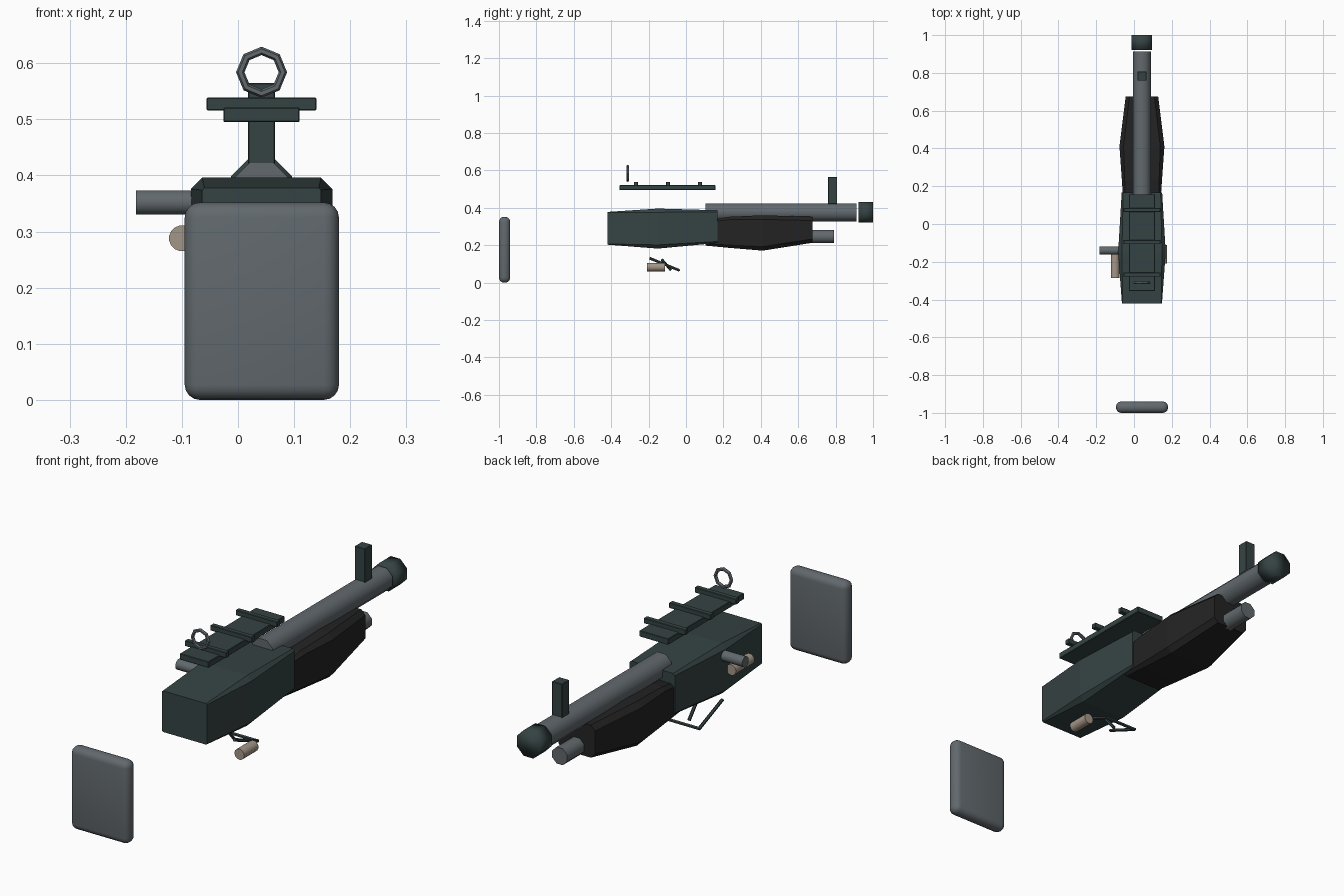
import bpy, bmesh, math
from mathutils import Vector

if "Cube" in bpy.data.objects:
    bpy.data.objects.remove(bpy.data.objects["Cube"])

CX = 0.042  # centre line of the body


def material(name, rgb):
    m = bpy.data.materials.new(name)
    m.diffuse_color = (*rgb, 1)
    m.use_nodes = True
    m.node_tree.nodes["Principled BSDF"].inputs["Base Color"].default_value = m.diffuse_color
    return m


STEEL = material("grey steel", (0.12, 0.14, 0.152))
GREEN = material("dark green metal", (0.036, 0.056, 0.056))
BLACK = material("black grip", (0.017, 0.017, 0.017))
TAN = material("tan pin", (0.37, 0.305, 0.245))


def finish(name, bm, mat, smooth=False):
    bmesh.ops.recalc_face_normals(bm, faces=bm.faces)
    for f in bm.faces:
        f.smooth = smooth
    me = bpy.data.meshes.new(name)
    bm.to_mesh(me)
    bm.free()
    me.materials.append(mat)
    ob = bpy.data.objects.new(name, me)
    bpy.context.collection.objects.link(ob)
    return ob


def box(name, lo, hi, mat, bevel=0, segs=1):
    lo, hi = Vector(lo), Vector(hi)
    bm = bmesh.new()
    bmesh.ops.create_cube(bm, size=1)
    for v in bm.verts:
        v.co = (lo + hi) / 2 + v.co * (hi - lo)
    if bevel:
        bmesh.ops.bevel(bm, geom=bm.edges[:], offset=bevel, segments=segs,
                        profile=0.5, affect='EDGES')
    return finish(name, bm, mat, segs > 1)


def tube(name, a, b, radius, mat, sides=8, smooth=True, turn=0.5):
    """Capped prism from a to b."""
    a, b = Vector(a), Vector(b)
    d = (b - a).normalized()
    side = d.cross(Vector((0, 0, 1))).normalized()
    up = side.cross(d)
    bm = bmesh.new()
    rings = []
    for p in (a, b):
        ring = []
        for i in range(sides):
            t = math.tau * (i + turn) / sides
            ring.append(bm.verts.new(p + radius * (side * math.cos(t) + up * math.sin(t))))
        rings.append(ring)
    for i in range(sides):
        j = (i + 1) % sides
        bm.faces.new((rings[0][i], rings[0][j], rings[1][j], rings[1][i]))
    for r in rings:
        bm.faces.new(r)
    ob = finish(name, bm, mat, smooth)
    for p in ob.data.polygons:
        if len(p.vertices) == sides and sides != 4:
            p.use_smooth = False
    return ob


def loft(name, stations, mat):
    """Chamfered box sections: y, half width, bottom, top, chamfer."""
    bm = bmesh.new()
    rings = []
    for y, w, z0, z1, c in stations:
        pts = [(w, z0 + c), (w, z1 - c), (w - c, z1), (c - w, z1),
               (-w, z1 - c), (-w, z0 + c), (c - w, z0), (w - c, z0)]
        rings.append([bm.verts.new((CX + x, y, z)) for x, z in pts])
    for r, s in zip(rings, rings[1:]):
        for i in range(8):
            j = (i + 1) % 8
            bm.faces.new((r[i], r[j], s[j], s[i]))
    bm.faces.new(rings[0])
    bm.faces.new(rings[-1])
    return finish(name, bm, mat)


# Shoulder pad
pad = box("shoulder_pad", (-0.095, -1.0, 0), (0.18, -0.94, 0.352), STEEL, 0.027, 4)

# Body and fore grip
loft("receiver", [(-0.42, 0.106, 0.203, 0.378, 0.004),
                  (-0.15, 0.126, 0.182, 0.396, 0.02),
                  (0.168, 0.107, 0.212, 0.387, 0.008)], GREEN)
loft("fore_grip", [(0.105, 0.098, 0.198, 0.33, 0.01),
                   (0.23, 0.106, 0.186, 0.352, 0.015),
                   (0.41, 0.119, 0.171, 0.36, 0.022),
                   (0.675, 0.086, 0.213, 0.352, 0.02)], BLACK)

# Barrel, muzzle and lower tube
tube("barrel", (CX, 0.105, 0.376), (CX, 0.912, 0.376), 0.052, STEEL)
muzzle = tube("muzzle", (CX, 0.922, 0.376), (CX, 1.0, 0.376), 0.059, GREEN)
for p in muzzle.data.polygons:
    p.use_smooth = True
tube("lower_tube", (CX, 0.55, 0.246), (CX, 0.79, 0.246), 0.038, STEEL)

# Front sight post
box("front_sight", (CX - 0.024, 0.759, 0.42), (CX + 0.024, 0.808, 0.565), GREEN, 0.002)

# Top rail with cross bars
box("top_rail", (CX - 0.068, -0.355, 0.495), (CX + 0.068, 0.157, 0.521), GREEN, 0.002)
for i, y in enumerate((-0.268, -0.096, 0.074)):
    box(f"rail_bar_{i + 1}", (CX - 0.098, y - 0.011, 0.516),
        (CX + 0.098, y + 0.011, 0.539), GREEN, 0.002)

# Rear ring sight
bpy.ops.mesh.primitive_torus_add(major_segments=8, minor_segments=6, major_radius=0.038,
                                 minor_radius=0.0075, location=(CX, -0.312, 0.584),
                                 rotation=(math.radians(90), 0, 0))
ring = bpy.context.object
ring.name = "rear_ring_sight"
ring.data.materials.append(STEEL)
bpy.ops.object.shade_smooth_by_angle()

# Side handle and pins
tube("side_handle", (-0.182, -0.14, 0.352), (-0.06, -0.14, 0.352), 0.022, STEEL, 16)
tube("left_pin", (-0.1, -0.285, 0.288), (-0.1, -0.16, 0.288), 0.023, TAN, 16)
tube("right_pin", (0.152, -0.208, 0.083), (0.152, -0.112, 0.083), 0.023, TAN, 16)

# Trigger guard: cross bar with two side bars, and the trigger
for s, side in ((-1, "left"), (1, "right")):
    x = CX + s * 0.077
    tube(f"guard_{side}", (x, -0.195, 0.131), (x, -0.037, 0.066), 0.007, GREEN, 6, False)
tube("guard_cross_bar", (CX - 0.08, -0.039, 0.067), (CX + 0.08, -0.039, 0.067),
     0.007, GREEN, 6, False)
tube("trigger", (CX, -0.13, 0.125), (CX, -0.08, 0.066), 0.007, GREEN, 6, False)
